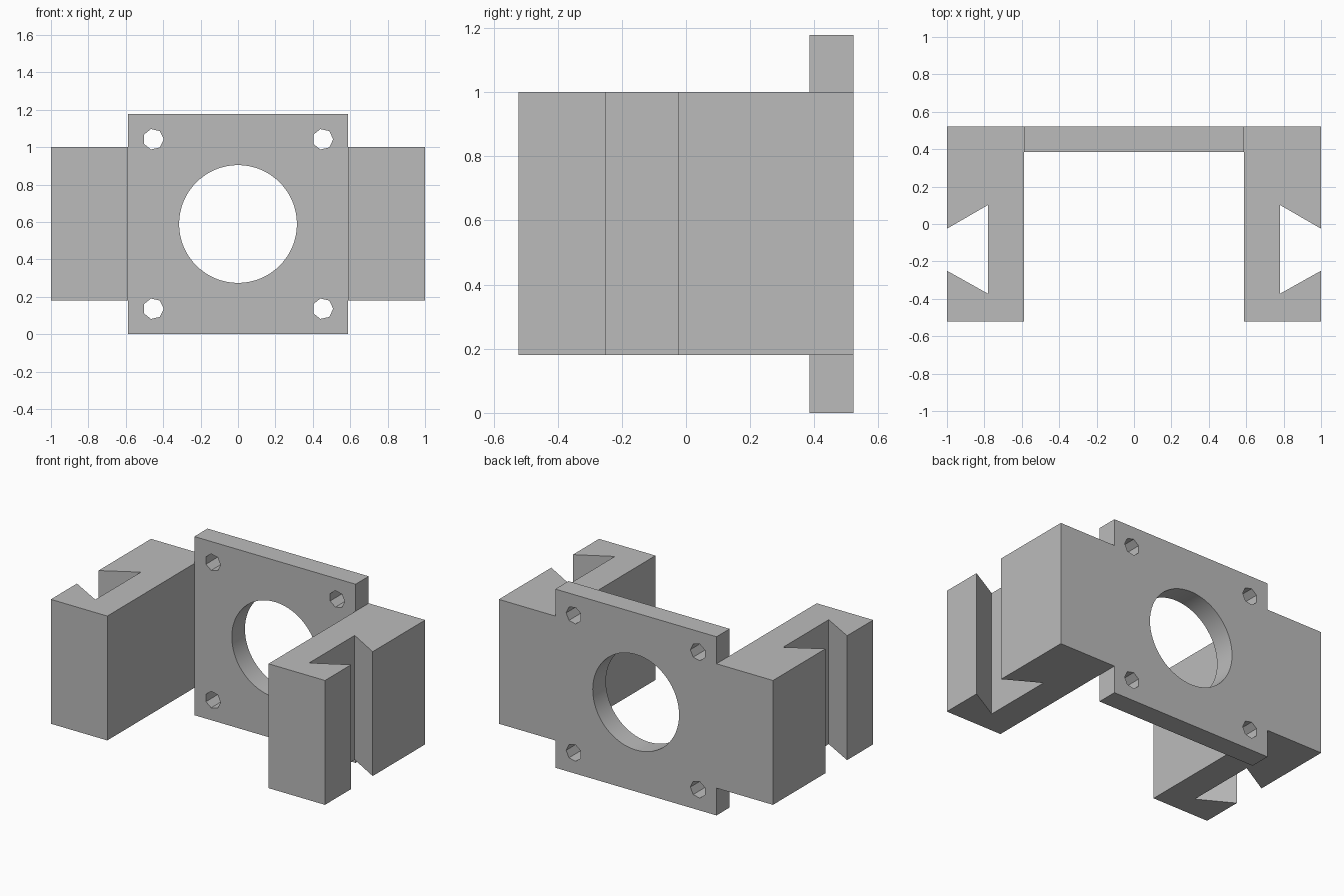
import bpy
import bmesh
from math import cos, sin, pi, radians
from mathutils import Vector

cube = bpy.data.objects.get("Cube")
if cube:
    bpy.data.objects.remove(cube, do_unlink=True)

GREY = (0.5, 0.5, 0.5, 1)
metal = bpy.data.materials.new("plain grey")
metal.use_nodes = True
metal.diffuse_color = GREY
metal.node_tree.nodes["Principled BSDF"].inputs["Base Color"].default_value = GREY


def ring(x, z, radius, sides):
    return [(x + radius * cos(2 * pi * i / sides), z + radius * sin(2 * pi * i / sides))
            for i in range(sides)]


def prism(name, loops, place, push):
    """Fill an outline (with any holes), then extrude it along push."""
    bm = bmesh.new()
    for loop in loops:
        verts = [bm.verts.new(place(a, b)) for a, b in loop]
        for i, v in enumerate(verts):
            bm.edges.new((verts[i - 1], v))
    bmesh.ops.triangle_fill(bm, edges=bm.edges[:], use_beauty=True)
    out = bmesh.ops.extrude_face_region(bm, geom=bm.faces[:], use_keep_orig=True)
    moved = [g for g in out["geom"] if isinstance(g, bmesh.types.BMVert)]
    bmesh.ops.translate(bm, verts=moved, vec=Vector(push))
    bmesh.ops.recalc_face_normals(bm, faces=bm.faces[:])
    mesh = bpy.data.meshes.new(name)
    bm.to_mesh(mesh)
    bm.free()
    mesh.materials.append(metal)
    obj = bpy.data.objects.new(name, mesh)
    bpy.context.collection.objects.link(obj)
    bpy.ops.object.select_all(action="DESELECT")
    obj.select_set(True)
    bpy.context.view_layer.objects.active = obj
    bpy.ops.object.shade_smooth_by_angle(angle=radians(30))
    return obj


# Motor plate: square with a round bore and four screw holes
HALF, MID, SCREW = 0.588, 0.589, 0.453
outline = [(-HALF, 0), (HALF, 0), (HALF, 2 * MID), (-HALF, 2 * MID)]
holes = [ring(sx * SCREW, MID + sz * SCREW, 0.056, 7) for sx in (-1, 1) for sz in (-1, 1)]
prism("mounting_plate", [outline, ring(0, MID, 0.315, 64)] + holes,
      lambda x, z: (x, 0.385, z), (0, 0.137, 0))

# Side arms with an outward-facing dovetail groove
arm = [(HALF, -0.522), (1, -0.522), (1, -0.25), (0.78, -0.373),
       (0.78, 0.102), (1, -0.025), (1, 0.522), (HALF, 0.522)]
for name, side in (("left_arm", 1), ("right_arm", -1)):
    prism(name, [[(side * x, y) for x, y in arm]],
          lambda x, y: (x, y, 0.18), (0, 0, 0.82))
